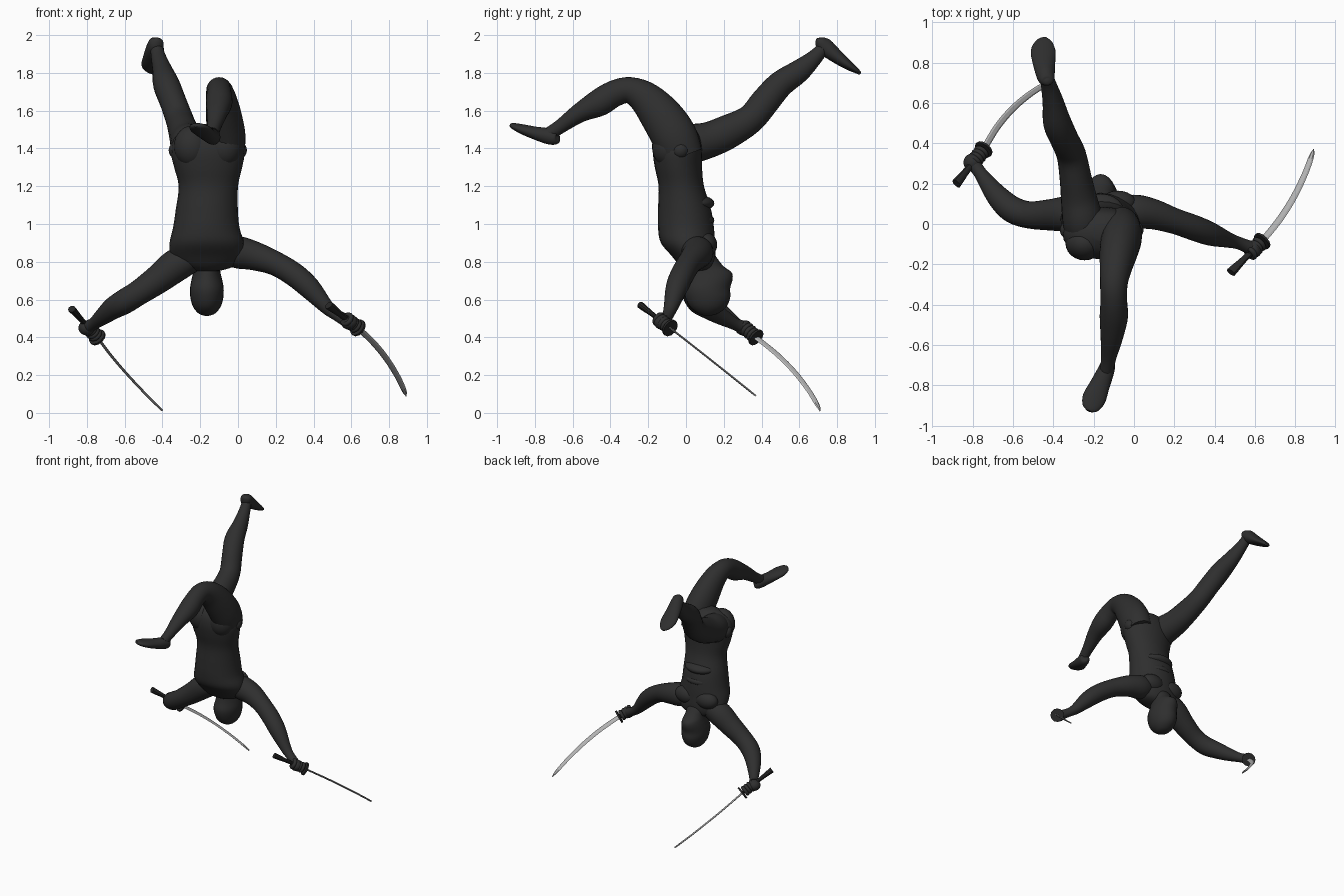
import bpy, math
from mathutils import Vector, Matrix


def material(name, v):
    m = bpy.data.materials.new(name)
    m.diffuse_color = (v, v, v, 1)
    return m


CLOTH = material("black cloth", 0.028)
HILT = material("hilt black", 0.020)
STEEL = material("steel", 0.45)


def finish(ob, mat, angle=50):
    ob.data.materials.append(mat)
    bpy.ops.object.select_all(action='DESELECT')
    ob.select_set(True)
    bpy.context.view_layer.objects.active = ob
    bpy.ops.object.shade_smooth_by_angle(angle=math.radians(angle))
    return ob


def catmull(a, b, c, d, t):
    return [0.5 * (2 * q + (r - p) * t + (2 * p - 5 * q + 4 * r - s) * t * t
            + (3 * q - p - 3 * r + s) * t ** 3) for p, q, r, s in zip(a, b, c, d)]


def loft(name, pts, mat, side=(1, 0, 0), n=24, sub=4, axis=None, angle=50):
    """Elliptical sections (x, y, z, half width along side, half depth) joined smoothly."""
    pts = [tuple(p) if len(p) == 5 else tuple(p) + (p[3],) for p in pts]
    ext = [pts[0]] + pts + [pts[-1]]
    path = []
    for i in range(len(pts) - 1):
        path += [catmull(*ext[i:i + 4], k / sub) for k in range(sub)]
    path.append(pts[-1])
    verts, faces = [], []
    for i, p in enumerate(path):
        a, b = path[max(i - 1, 0)], path[min(i + 1, len(path) - 1)]
        t = Vector(axis) if axis else (Vector(b[:3]) - Vector(a[:3])).normalized()
        u = Vector(side)
        u = (u - t * u.dot(t)).normalized()
        v = t.cross(u)
        for k in range(n):
            w = 2 * math.pi * k / n
            verts.append(Vector(p[:3]) + u * math.cos(w) * max(p[3], .002)
                         + v * math.sin(w) * max(p[4], .002))
    for i in range(len(path) - 1):
        for k in range(n):
            j = (k + 1) % n
            faces.append((i * n + k, i * n + j, i * n + n + j, i * n + n + k))
    faces.append(tuple(reversed(range(n))))
    faces.append(tuple(range(len(verts) - n, len(verts))))
    me = bpy.data.meshes.new(name)
    me.from_pydata(verts, [], faces)
    ob = bpy.data.objects.new(name, me)
    bpy.context.collection.objects.link(ob)
    return finish(ob, mat, angle)


def ball(name, loc, scale, mat=CLOTH):
    bpy.ops.mesh.primitive_uv_sphere_add(segments=24, ring_count=14, location=loc)
    ob = bpy.context.object
    ob.name = name
    ob.scale = scale
    return finish(ob, mat)


# Torso, upside down, chest towards +y
loft("torso", [
    (-.155, -.04, 1.53, .05, .04), (-.158, -.04, 1.50, .13, .09), (-.16, -.045, 1.45, .18, .12),
    (-.16, -.045, 1.38, .195, .13), (-.158, -.04, 1.30, .18, .125), (-.157, -.025, 1.20, .157, .12),
    (-.165, -.008, 1.08, .164, .14), (-.168, 0, .98, .176, .148), (-.165, .01, .90, .197, .143),
    (-.165, .04, .83, .192, .115), (-.165, .055, .78, .15, .09), (-.165, .06, .755, .08, .06),
    (-.165, .06, .75, .02, .02)], CLOTH, axis=(0, 0, -1))
for s, tag in ((-1, "left"), (1, "right")):
    ball(tag + "_chest_muscle", (-.165 + s * .085, .105, .89), (.09, .06, .065))
    ball(tag + "_buttock", (-.16 + s * .085, -.095, 1.41), (.095, .085, .11))
    ball(tag + "_hip_knob", (-.16 + s * .165, -.03, 1.39), (.042, .045, .045))
for z in (1.11, 1.02):
    ball("abdomen_fold", (-.165, .05, z), (.12, .1, .045))

# Hooded head with neck
loft("hooded_head", [
    (-.165, .115, .514, .01, .01), (-.165, .118, .525, .042, .05), (-.165, .118, .56, .072, .095),
    (-.165, .116, .61, .087, .118), (-.165, .112, .66, .089, .122), (-.165, .125, .71, .08, .122),
    (-.165, .125, .745, .072, .115), (-.165, .105, .78, .07, .09), (-.165, .07, .84, .085, .08)],
    CLOTH, axis=(0, 0, 1))

# Bent leg, behind the body
loft("bent_leg", [
    (-.06, -.02, 1.36, .09, .11), (-.06, -.06, 1.46, .1, .12), (-.075, -.13, 1.57, .095, .112),
    (-.09, -.215, 1.665, .08, .09), (-.10, -.30, 1.708, .068, .07), (-.10, -.38, 1.69, .066, .07),
    (-.10, -.46, 1.642, .07, .072), (-.11, -.56, 1.59, .056, .052), (-.125, -.66, 1.52, .038, .038),
    (-.135, -.72, 1.48, .034, .036)], CLOTH)
loft("bent_foot", [
    (-.12, -.675, 1.455, .012, .015), (-.125, -.685, 1.455, .033, .035), (-.14, -.73, 1.465, .042, .042),
    (-.17, -.80, 1.482, .05, .034), (-.198, -.865, 1.502, .058, .026), (-.215, -.91, 1.518, .042, .017),
    (-.222, -.927, 1.524, .015, .01)], CLOTH, side=(1, -.35, 0))

# Stretched leg, ahead of the body
loft("stretched_leg", [
    (-.25, -.05, 1.38, .09, .1), (-.255, .02, 1.42, .1, .105), (-.272, .12, 1.445, .09, .095),
    (-.288, .22, 1.487, .08, .09), (-.31, .34, 1.555, .073, .077), (-.345, .42, 1.65, .07, .076),
    (-.38, .50, 1.74, .07, .07), (-.40, .60, 1.81, .053, .06), (-.42, .68, 1.88, .04, .042),
    (-.43, .72, 1.925, .034, .034)], CLOTH)
loft("stretched_foot", [
    (-.428, .705, 1.985, .012, .012), (-.43, .71, 1.972, .034, .028), (-.438, .735, 1.94, .045, .045),
    (-.446, .80, 1.885, .056, .036), (-.45, .86, 1.84, .061, .025), (-.444, .905, 1.81, .04, .014),
    (-.44, .922, 1.797, .012, .008)], CLOTH)

# Arms
loft("right_arm", [
    (-.08, .05, .86, .07), (.0, .06, .85, .085), (.09, .05, .83, .076), (.2, .015, .79, .064),
    (.3, -.02, .73, .063), (.38, -.05, .66, .058), (.47, -.08, .56, .038), (.52, -.095, .52, .031),
    (.57, -.115, .49, .034)], CLOTH, side=(0, 1, 0))
loft("left_arm", [
    (-.24, .05, .83, .08), (-.33, .05, .78, .087), (-.42, .045, .71, .077), (-.52, .045, .64, .067),
    (-.6, .07, .59, .066), (-.66, .12, .555, .059), (-.71, .18, .515, .047), (-.76, .25, .475, .033),
    (-.785, .285, .46, .034)], CLOTH, side=(0, 0, 1))


def sword(tag, pommel, guard, tip, bow, palm):
    """Curved sword with its gripping hand."""
    pommel, guard, tip, bow = map(Vector, (pommel, guard, tip, bow))
    d = (guard - pommel).normalized()
    rot = d.to_track_quat('Z', 'Y').to_matrix().to_4x4()
    # blade
    pts = []
    for t, w in ((0, .018), (.25, .018), (.5, .017), (.75, .0155), (.93, .013), (1, .002)):
        p = guard.lerp(tip, t) + bow * 4 * t * (1 - t)
        pts.append((*p, w, .0055))
    loft(tag + "_blade", pts, STEEL, side=bow, n=6, angle=25)
    # grip
    pts = [(*pommel.lerp(guard, t), w, w * .75)
           for t, w in ((0, .026), (.12, .024), (.4, .018), (.7, .017), (1, .018))]
    loft(tag + "_grip", pts, HILT, side=bow, n=10, angle=35)
    # guard plate
    bpy.ops.mesh.primitive_cylinder_add(vertices=12, radius=.048, depth=.012)
    ob = bpy.context.object
    ob.name = tag + "_guard"
    ob.matrix_world = Matrix.Translation(guard) @ rot
    finish(ob, HILT, 35)
    # fist: palm plus fingers wrapped round the grip
    ball(tag + "_palm", palm, (.045, .045, .04))
    for k in range(4):
        bpy.ops.mesh.primitive_torus_add(major_radius=.028, minor_radius=.0125,
                                         major_segments=20, minor_segments=10)
        ob = bpy.context.object
        ob.name = tag + "_finger"
        ob.matrix_world = Matrix.Translation(guard - d * (.025 + .023 * k)) @ rot
        finish(ob, CLOTH)


sword("left", (-.88, .20, .55), (-.745, .37, .40), (-.40, .71, .012), (-.025, .035, .01),
      (-.80, .305, .45))
sword("right", (.48, -.24, .57), (.635, -.085, .45), (.89, .37, .09), (.027, -.013, .012),
      (.59, -.125, .48))
